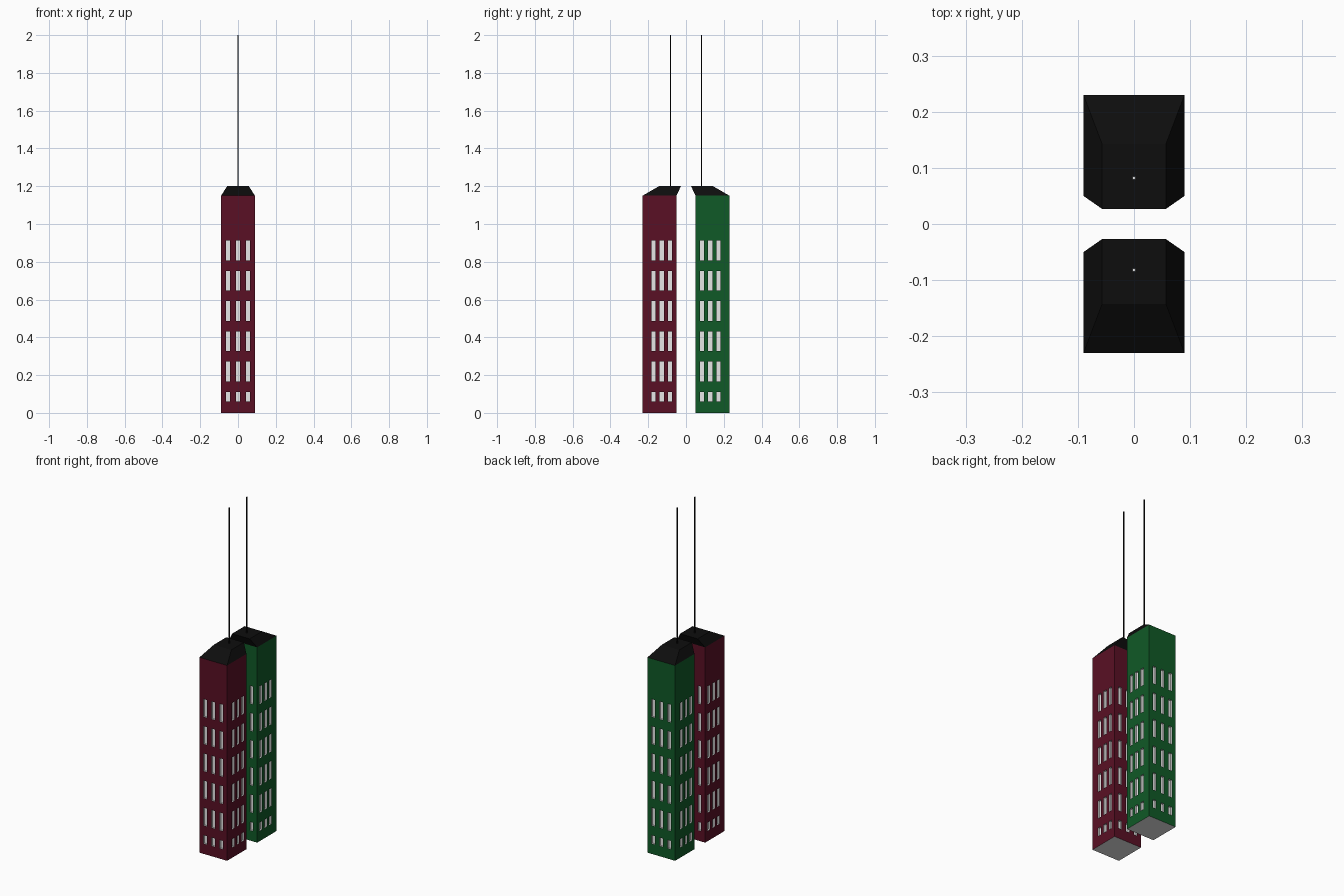
import bpy, bmesh

cube = bpy.data.objects.get("Cube")
if cube:
    bpy.data.objects.remove(cube, do_unlink=True)


def material(name, rgb):
    m = bpy.data.materials.new(name)
    m.use_nodes = True
    m.diffuse_color = (*rgb, 1)
    m.node_tree.nodes["Principled BSDF"].inputs["Base Color"].default_value = (*rgb, 1)
    return m


red = material("dark red", (0.1, 0.005, 0.018))
green = material("dark green", (0.005, 0.1, 0.02))
black = material("black", (0.004, 0.004, 0.004))
grey = material("light grey", (0.8, 0.8, 0.8))

HALF, HEIGHT, TOP, DEPTH = 0.09, 1.15, 1.2, 0.01
WIN = 0.011
# Window rows: a short ground row and five tall rows
ROWS = [(0.06, 0.11)] + [(0.167 + 0.16 * i, 0.272 + 0.16 * i) for i in range(5)]


def finish(name, bm, mats):
    bmesh.ops.remove_doubles(bm, verts=bm.verts, dist=0.0001)
    bmesh.ops.recalc_face_normals(bm, faces=bm.faces)
    me = bpy.data.meshes.new(name)
    bm.to_mesh(me)
    bm.free()
    for m in mats:
        me.materials.append(m)
    ob = bpy.data.objects.new(name, me)
    bpy.context.scene.collection.objects.link(ob)


def face(bm, points, index=0):
    bm.faces.new([bm.verts.new(p) for p in points]).material_index = index


def wall(bm, place, columns):
    """One wall divided into cells, with the window cells recessed."""
    us = sorted([-HALF, HALF] + [c + s * WIN for c in columns for s in (-1, 1)])
    zs = [0] + [z for row in ROWS for z in row] + [HEIGHT]
    for i, (u0, u1) in enumerate(zip(us, us[1:])):
        for j, (z0, z1) in enumerate(zip(zs, zs[1:])):
            corners = [(u0, z0), (u1, z0), (u1, z1), (u0, z1)]
            outer = [place(u, 0, z) for u, z in corners]
            if i % 2 and j % 2:
                inner = [place(u, DEPTH, z) for u, z in corners]
                face(bm, inner, 1)
                for k in range(4):
                    n = (k + 1) % 4
                    face(bm, [outer[k], outer[n], inner[n], inner[k]], 1)
            else:
                face(bm, outer)


def tower(side, label, colour):
    # side is the direction in y of the outer face
    cy = 0.14 * side
    bm = bmesh.new()
    for s in (-1, 1):
        wall(bm, lambda u, d, z: (u, cy + s * (HALF - d), z), (-0.053, 0, 0.053))
        wall(bm, lambda u, d, z: (s * (HALF - d), cy + side * u, z), (-0.056, -0.012, 0.032))
    base = [(-HALF, cy - HALF), (HALF, cy - HALF), (HALF, cy + HALF), (-HALF, cy + HALF)]
    face(bm, [(x, y, 0) for x, y in base], 1)
    face(bm, [(x, y, HEIGHT) for x, y in base])
    finish(label + "_tower_body", bm, [colour, grey])

    # Tapered roof leaning over the inner side
    bm = bmesh.new()
    low = [(x, y * side, HEIGHT) for x, y in ((-HALF, 0.05), (HALF, 0.05), (HALF, 0.23), (-HALF, 0.23))]
    top = [(x, y * side, TOP) for x, y in ((-0.057, 0.027), (0.057, 0.027), (0.057, 0.143), (-0.057, 0.143))]
    face(bm, low)
    face(bm, top)
    for k in range(4):
        n = (k + 1) % 4
        face(bm, [low[k], low[n], top[n], top[k]])
    finish(label + "_tower_roof", bm, [black])

    # Antenna with a pale tip
    bm = bmesh.new()
    bmesh.ops.create_cube(bm, size=1)
    for v in bm.verts:
        v.co.x *= 0.006
        v.co.y = v.co.y * 0.006 + 0.082 * side
        v.co.z = 2 if v.co.z > 0 else TOP - 0.01
    for f in bm.faces:
        f.material_index = int(f.calc_center_median().z > 1.99)
    finish(label + "_antenna", bm, [black, grey])


tower(-1, "front", red)
tower(1, "back", green)
